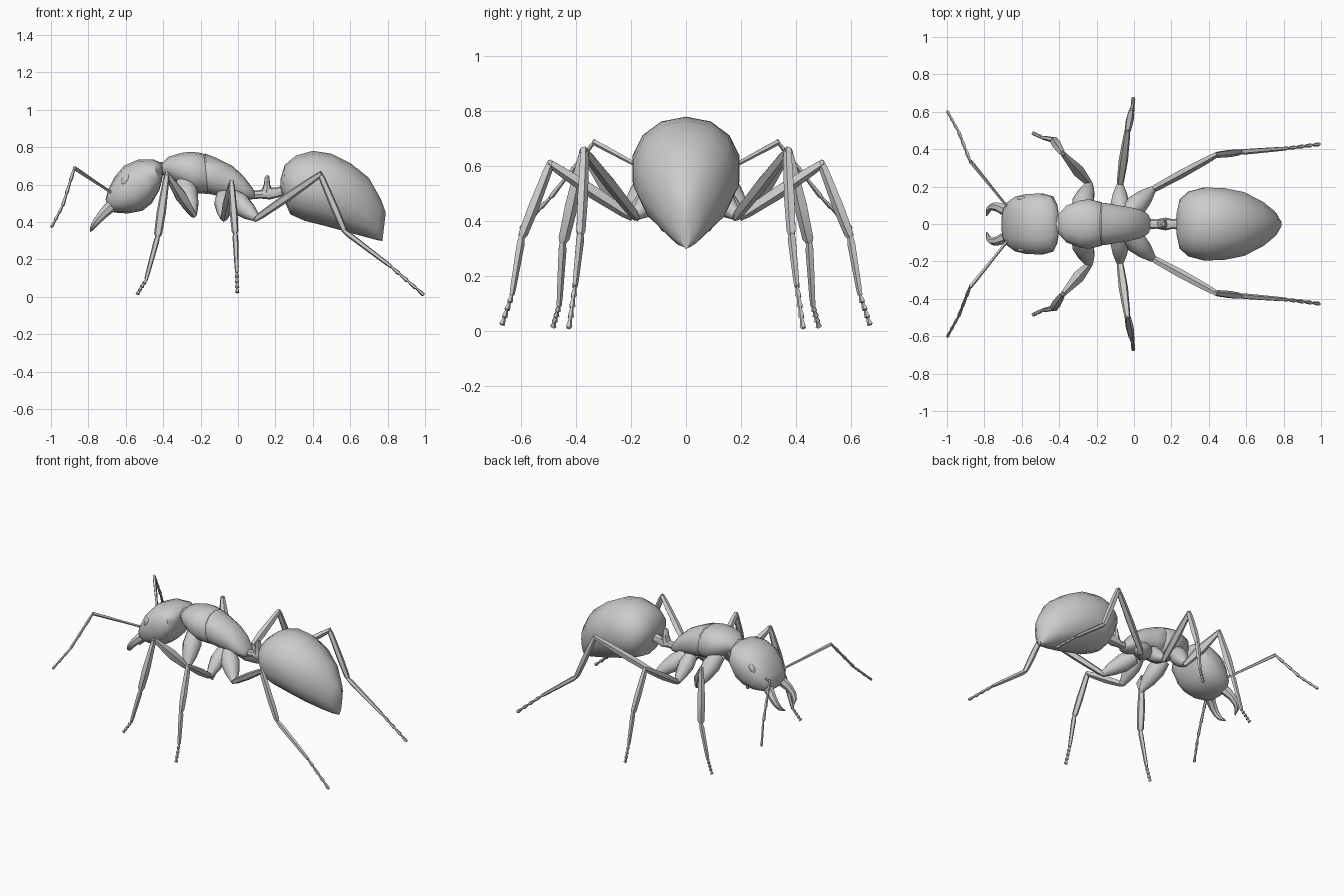
import bpy, bmesh, math
from mathutils import Vector

cube = bpy.data.objects.get("Cube")
if cube:
    bpy.data.objects.remove(cube, do_unlink=True)

grey = bpy.data.materials.new("plain_grey")
grey.use_nodes = True
COLOUR = (0.6, 0.6, 0.6, 1)
grey.diffuse_color = COLOUR
grey.node_tree.nodes["Principled BSDF"].inputs["Base Color"].default_value = COLOUR


def finish(name, bm, mirror=False, angle=40):
    """Turn a bmesh into a smooth object, optionally mirrored across y."""
    bmesh.ops.recalc_face_normals(bm, faces=bm.faces)
    mesh = bpy.data.meshes.new(name)
    bm.to_mesh(mesh)
    bm.free()
    mesh.materials.append(grey)
    ob = bpy.data.objects.new(name, mesh)
    bpy.context.collection.objects.link(ob)
    bpy.ops.object.select_all(action='DESELECT')
    ob.select_set(True)
    bpy.context.view_layer.objects.active = ob
    bpy.ops.object.shade_smooth_by_angle(angle=math.radians(angle))
    if mirror:
        mod = ob.modifiers.new("Mirror", 'MIRROR')
        mod.use_axis = (False, True, False)
        mod.use_mirror_merge = False


def skin(bm, rings):
    """Bridge a list of point rings and cap both ends."""
    vr = [[bm.verts.new(p) for p in r] for r in rings]
    n = len(vr[0])
    for a, b in zip(vr, vr[1:]):
        for i in range(n):
            j = (i + 1) % n
            bm.faces.new((a[i], a[j], b[j], b[i]))
    bm.faces.new(vr[0])
    bm.faces.new(vr[-1][::-1])


def body(name, stations, sides=14, power=0.9):
    """Loft through (top x, top z, bottom x, bottom z, half width) stations."""
    def soft(v):
        return math.copysign(abs(v) ** power, v)
    rings = []
    for tx, tz, bx, bz, w in stations:
        top, bot = Vector((tx, 0, tz)), Vector((bx, 0, bz))
        mid, half = (top + bot) / 2, (top - bot) / 2
        angles = [math.tau * i / sides for i in range(sides)]
        rings.append([mid + half * soft(math.cos(a)) + Vector((0, w * soft(math.sin(a)), 0))
                      for a in angles])
    bm = bmesh.new()
    skin(bm, rings)
    finish(name, bm)


def tube(bm, points, radii, sides=5, ref=(1, 0, 0)):
    """Round tube along a path; ref steadies the ring direction."""
    pts = [Vector(p) for p in points]
    rings = []
    for i, p in enumerate(pts):
        t = (pts[min(i + 1, len(pts) - 1)] - pts[max(i - 1, 0)]).normalized()
        u = t.cross(Vector(ref)).normalized()
        v = t.cross(u)
        rings.append([p + radii[i] * (u * math.cos(a) + v * math.sin(a))
                      for a in (math.tau * k / sides for k in range(sides))])
    skin(bm, rings)


def limb(bm, a, b, profile, sides=5):
    """Straight limb segment; profile holds (fraction along, radius)."""
    a, b = Vector(a), Vector(b)
    tube(bm, [a.lerp(b, t) for t, r in profile], [r for t, r in profile], sides)


def beads(count, thin, thick):
    """Profile of small flared segments."""
    out = []
    for i in range(count):
        out += [((i + 0.05) / count, thin), ((i + 0.85) / count, thick)]
    return out + [(1, thin)]


# Abdomen
body("abdomen", [
    (.228, .63, .228, .58, .06), (.25, .705, .24, .53, .135),
    (.31, .755, .28, .44, .178), (.40, .78, .36, .405, .2),
    (.50, .765, .46, .38, .196), (.60, .715, .57, .35, .175),
    (.70, .635, .68, .32, .12), (.765, .52, .745, .303, .065),
    (.79, .45, .772, .298, .02)], power=0.95)

# Thorax in two overlapping plates
body("front_thorax", [
    (-.41, .71, -.40, .65, .05), (-.37, .75, -.35, .62, .1),
    (-.29, .772, -.28, .575, .13), (-.24, .774, -.24, .555, .135),
    (-.19, .768, -.165, .55, .12), (-.175, .755, -.155, .56, .11)])
body("rear_thorax", [
    (-.20, .75, -.18, .56, .105), (-.175, .766, -.155, .55, .116),
    (-.11, .74, -.11, .54, .107), (-.03, .70, -.03, .53, .093),
    (.03, .645, .03, .52, .08), (.075, .585, .075, .52, .055),
    (.09, .56, .09, .53, .025)])

# Waist with its upright node, and neck
body("waist", [
    (.06, .565, .06, .52, .03), (.12, .57, .12, .525, .025),
    (.17, .585, .17, .52, .034), (.21, .585, .21, .53, .025),
    (.25, .60, .25, .54, .035)], sides=8)
body("waist_node", [
    (.115, .55, .19, .55, .03), (.138, .60, .172, .60, .028),
    (.142, .635, .168, .64, .022), (.15, .648, .165, .648, .012)], sides=8)
body("neck", [(-.43, .72, -.43, .65, .05), (-.36, .72, -.36, .65, .05)], sides=8)

# Head
body("head", [
    (-.405, .705, -.402, .65, .06), (-.415, .718, -.407, .62, .105),
    (-.45, .734, -.42, .57, .15), (-.53, .735, -.46, .50, .166),
    (-.61, .70, -.51, .46, .164), (-.66, .64, -.59, .445, .15),
    (-.695, .57, -.66, .45, .115), (-.708, .52, -.69, .465, .075)], power=0.82)

# Eyes
bm = bmesh.new()
bmesh.ops.create_uvsphere(bm, u_segments=12, v_segments=8, radius=1)
for v in bm.verts:
    x, y, z = v.co
    v.co = (-.6 + .022 * x + .01 * z, .135 + .016 * y, .625 + .03 * z)
finish("eyes", bm, True)

# Mandibles
bm = bmesh.new()
tube(bm, [(-.65, .055, .50), (-.69, .075, .475), (-.725, .09, .44),
          (-.755, .093, .405), (-.776, .08, .375), (-.788, .045, .35)],
     [.03, .032, .026, .021, .015, .004], 7, (0, 1, 0))
finish("mandibles", bm, True)

# Antennae with a thick base and a bent, segmented whip
bm = bmesh.new()
base, elbow, bend, tip = ((-.66, .07, .545), (-.875, .335, .688),
                          (-.938, .495, .485), (-.998, .603, .372))
limb(bm, base, elbow, [(0, .018), (.07, .008), (.4, .008), (.85, .011), (1, .011)])
limb(bm, elbow, bend, [(-.03, .009)] + beads(3, .007, .0105))
limb(bm, bend, tip, beads(3, .006, .0095))
finish("antennae", bm, True)

# Legs: hip, coxa end, knee, ankle, foot, toe, then coxa, femur and shin radius
LEGS = {
    "front_legs": [(-.29, .06, .61), (-.238, .215, .44), (-.38, .375, .655),
                   (-.43, .45, .32), (-.492, .463, .09), (-.54, .485, .012),
                   .06, .034, .026],
    "middle_legs": [(-.075, .05, .54), (-.075, .205, .42), (-.035, .495, .61),
                    (-.015, .60, .34), (-.006, .635, .13), (-.004, .672, .02),
                    .052, .026, .022],
    "hind_legs": [(-.04, .05, .535), (.10, .185, .42), (.44, .37, .655),
                  (.57, .385, .35), (.82, .405, .16), (.994, .427, .009),
                  .06, .024, .021],
}
for name, (hip, coxa, knee, ankle, foot, toe, rc, rf, rs) in LEGS.items():
    bm = bmesh.new()
    limb(bm, hip, coxa, [(0, rc * .8), (.35, rc), (.7, rc * .75), (1, .02)], 10)
    limb(bm, coxa, knee, [(-.04, .014), (.06, .02), (.45, rf), (.85, .02), (1.02, .015)])
    limb(bm, knee, ankle, [(-.03, .013), (.1, .018), (.6, rs), (.95, rs * .85), (1, .013)])
    limb(bm, ankle, foot, [(-.02, .011), (.1, .016), (.85, .012), (1, .01)])
    limb(bm, foot, toe, beads(4, .006, .012))
    finish(name, bm, True)
